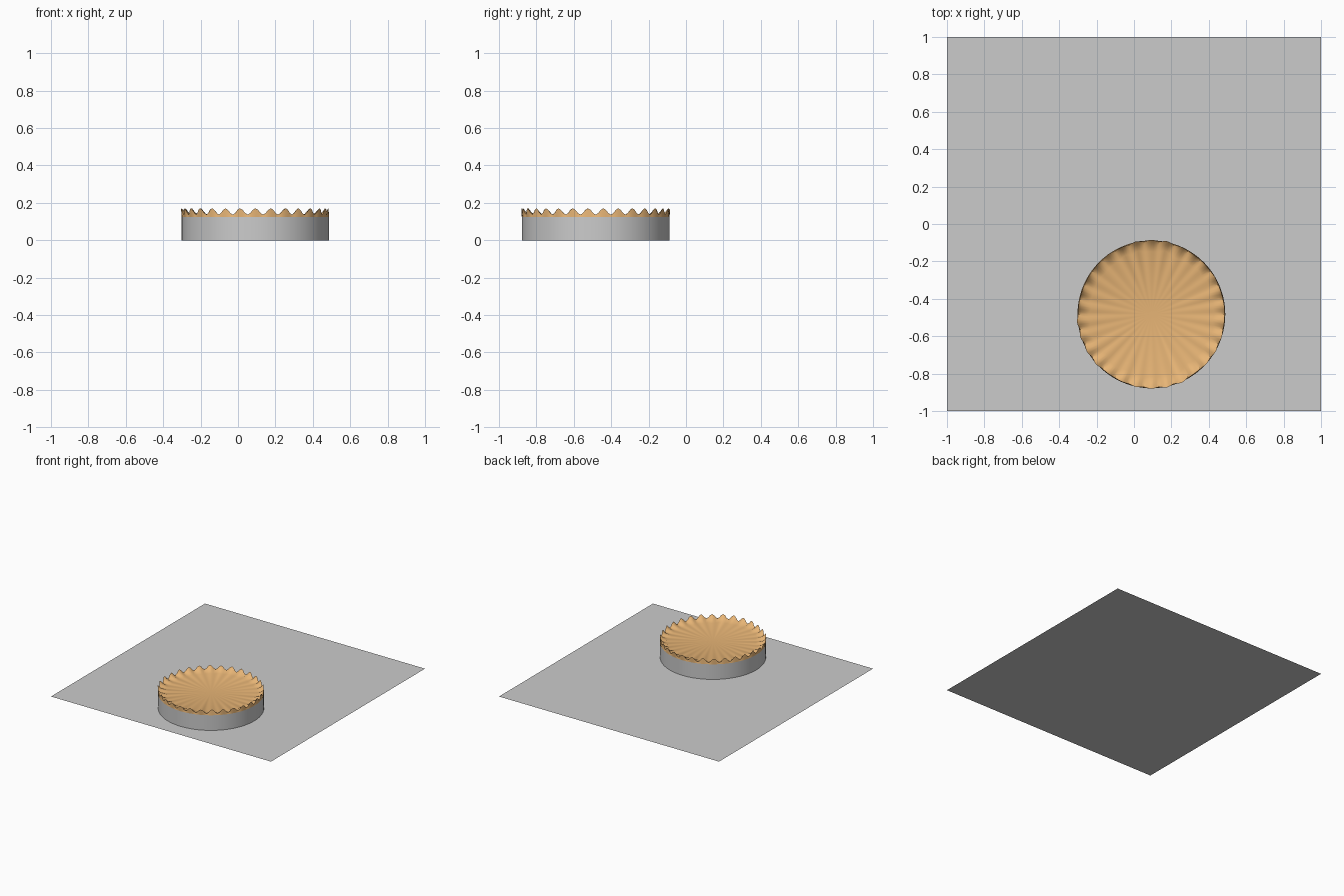
import bpy, bmesh, math, random

if "Cube" in bpy.data.objects:
    bpy.data.objects.remove(bpy.data.objects["Cube"])

random.seed(4)
CX, CY = 0.093, -0.483   # centre of the pie on the table
R, TIN_H = 0.394, 0.125


def add_object(name, bm, colour=None):
    bmesh.ops.recalc_face_normals(bm, faces=bm.faces)
    mesh = bpy.data.meshes.new(name)
    bm.to_mesh(mesh)
    bm.free()
    ob = bpy.data.objects.new(name, mesh)
    bpy.context.collection.objects.link(ob)
    if colour:
        mat = bpy.data.materials.new(name)
        mat.diffuse_color = colour
        mat.use_nodes = True
        mat.node_tree.nodes["Principled BSDF"].inputs["Base Color"].default_value = mat.diffuse_color
        mesh.materials.append(mat)
    bpy.context.view_layer.objects.active = ob
    ob.select_set(True)
    bpy.ops.object.shade_smooth_by_angle(angle=math.radians(40))
    ob.select_set(False)
    return ob


# Flat table top
bpy.ops.mesh.primitive_plane_add(size=2)
bpy.context.object.name = "table_top"
bpy.context.object.select_set(False)

# Pie tin: closed short cylinder
bm = bmesh.new()
bmesh.ops.create_cone(bm, cap_ends=True, segments=96, radius1=R, radius2=R, depth=TIN_H)
bmesh.ops.translate(bm, verts=bm.verts, vec=(CX, CY, TIN_H / 2))
add_object("pie_tin", bm)

# Crust: flat middle rising to a crimped, wavy rim with an outer wall
SEG, WAVES = 180, 30
rim_push = [random.uniform(-0.006, 0.005) for _ in range(WAVES)]
inner_push = [random.uniform(-0.02, 0.015) for _ in range(WAVES)]
bm = bmesh.new()
rings = [[], [], [], []]
for i in range(SEG):
    a = 2 * math.pi * i / SEG
    k = i * WAVES // SEG
    wave = 0.5 - 0.5 * math.cos(a * WAVES)
    profile = [
        (R + 0.001, TIN_H),
        (R - 0.003 + 0.005 * wave + rim_push[k] * wave, 0.137 + 0.034 * wave),
        (R - 0.022 + 0.006 * wave, 0.131 + 0.018 * wave),
        (0.335 + inner_push[k] * wave, TIN_H + 0.003),
    ]
    for ring, (r, z) in zip(rings, profile):
        ring.append(bm.verts.new((CX + r * math.cos(a), CY + r * math.sin(a), z)))
for lower, upper in zip(rings, rings[1:]):
    for i in range(SEG):
        j = (i + 1) % SEG
        bm.faces.new((lower[i], lower[j], upper[j], upper[i]))
centre = bm.verts.new((CX, CY, TIN_H + 0.003))
for i in range(SEG):
    bm.faces.new((rings[-1][i], rings[-1][(i + 1) % SEG], centre))
add_object("pie_crust", bm, (0.8, 0.46, 0.18, 1))
# Keep the open crust facing up
crust = bpy.data.objects["pie_crust"].data
if crust.polygons[-1].normal.z < 0:
    crust.flip_normals()
